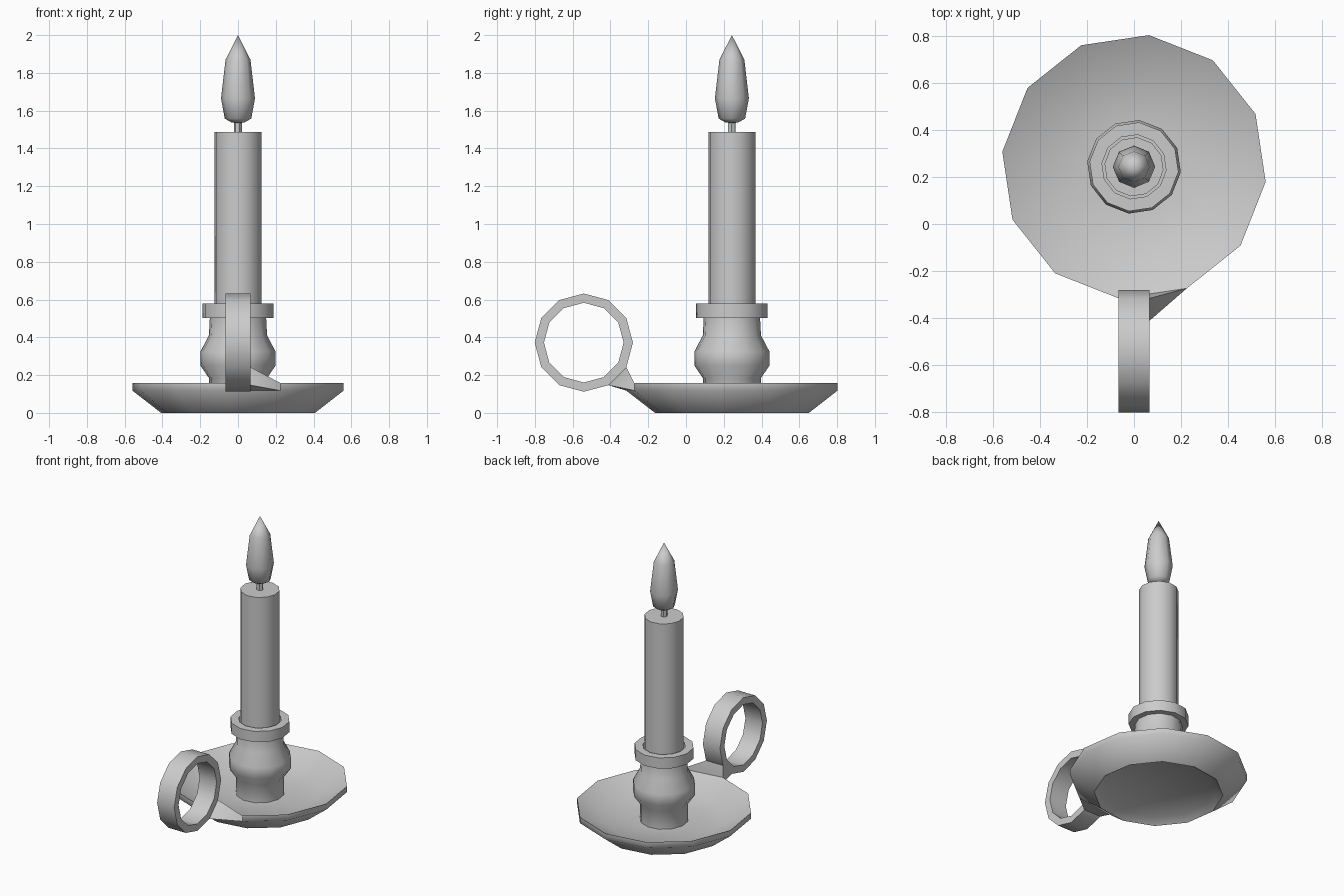
import bpy, bmesh, math

if "Cube" in bpy.data.objects:
    bpy.data.objects.remove(bpy.data.objects["Cube"])

CY = 0.243                     # y of the candle axis
PHASE = math.radians(-6.5)     # shared rotation of the 12-sided parts


def finish(name, bm, angle):
    bmesh.ops.recalc_face_normals(bm, faces=bm.faces[:])
    me = bpy.data.meshes.new(name)
    bm.to_mesh(me)
    bm.free()
    ob = bpy.data.objects.new(name, me)
    bpy.context.collection.objects.link(ob)
    bpy.ops.object.select_all(action='DESELECT')
    ob.select_set(True)
    bpy.context.view_layer.objects.active = ob
    bpy.ops.object.shade_smooth_by_angle(angle=math.radians(angle))
    return ob


def lathe(name, profile, sides=12, phase=PHASE, angle=40):
    """Closed turned solid from (radius, z) points; radius 0 makes a pole."""
    bm = bmesh.new()
    rings = []
    for r, z in profile:
        if r == 0:
            rings.append([bm.verts.new((0, CY, z))] * sides)
        else:
            rings.append([bm.verts.new((r * math.cos(phase + math.tau * i / sides),
                                        CY + r * math.sin(phase + math.tau * i / sides), z))
                          for i in range(sides)])
    for a, b in zip(rings, rings[1:]):
        for i in range(sides):
            j = (i + 1) % sides
            bm.faces.new(dict.fromkeys((a[i], a[j], b[j], b[i])))
    return finish(name, bm, angle)


# Dish: recessed underside, flared side, short rim, sloping floor
lathe("dish", [(0, 0.04), (0.36, 0.035), (0.41, 0), (0.563, 0.118), (0.563, 0.158),
               (0.39, 0.075), (0.16, 0.062), (0, 0.06)], angle=62)

# Turned socket with bulge and collar
lathe("socket", [(0, 0.058), (0.155, 0.058), (0.155, 0.185), (0.2, 0.25), (0.2, 0.325),
                 (0.155, 0.41), (0.15, 0.503), (0.19, 0.503), (0.19, 0.578),
                 (0.137, 0.578), (0.137, 0.53), (0, 0.53)], angle=48)

# Candle, wick and flame
lathe("candle", [(0, 0.4), (0.126, 0.4), (0.126, 1.487), (0, 1.487)])
lathe("wick", [(0, 1.47), (0.022, 1.47), (0.022, 1.56), (0, 1.56)], sides=6)
lathe("flame", [(0, 1.533), (0.035, 1.538), (0.07, 1.558), (0.09, 1.665),
                (0.066, 1.87), (0, 2.0)], sides=8, phase=0, angle=60)

# Finger ring: rectangular band around the x axis
HY, HZ, W, N = -0.541, 0.372, 0.066, 12


def ring_point(x, r, k):
    a = math.tau * k / N
    return (x, HY + r * math.cos(a), HZ + r * math.sin(a))


bm = bmesh.new()
section = [(-W, 0.26), (W, 0.26), (W, 0.211), (-W, 0.211)]
loops = [[bm.verts.new(ring_point(x, r, k)) for x, r in section] for k in range(N)]
for k in range(N):
    a, b = loops[k], loops[(k + 1) % N]
    for i in range(4):
        j = (i + 1) % 4
        bm.faces.new((a[i], a[j], b[j], b[i]))
finish("handle_ring", bm, 40)

# Flared bracket from one ring facet to one rim facet of the dish
bm = bmesh.new()
near = [ring_point(-W, 0.26, -2), ring_point(W, 0.26, -2),
        ring_point(W, 0.26, -1), ring_point(-W, 0.26, -1)]
angles = [PHASE - math.radians(d) for d in (90, 60)]
rim = [(0.563 * math.cos(t), CY + 0.563 * math.sin(t)) for t in angles]
far = [(*rim[0], 0.118), (*rim[1], 0.118), (*rim[1], 0.158), (*rim[0], 0.158)]
a = [bm.verts.new(p) for p in near]
b = [bm.verts.new(p) for p in far]
for i in range(4):
    j = (i + 1) % 4
    bm.faces.new((a[i], a[j], b[j], b[i]))
bm.faces.new(a)
bm.faces.new(b)
finish("handle_bracket", bm, 75)
